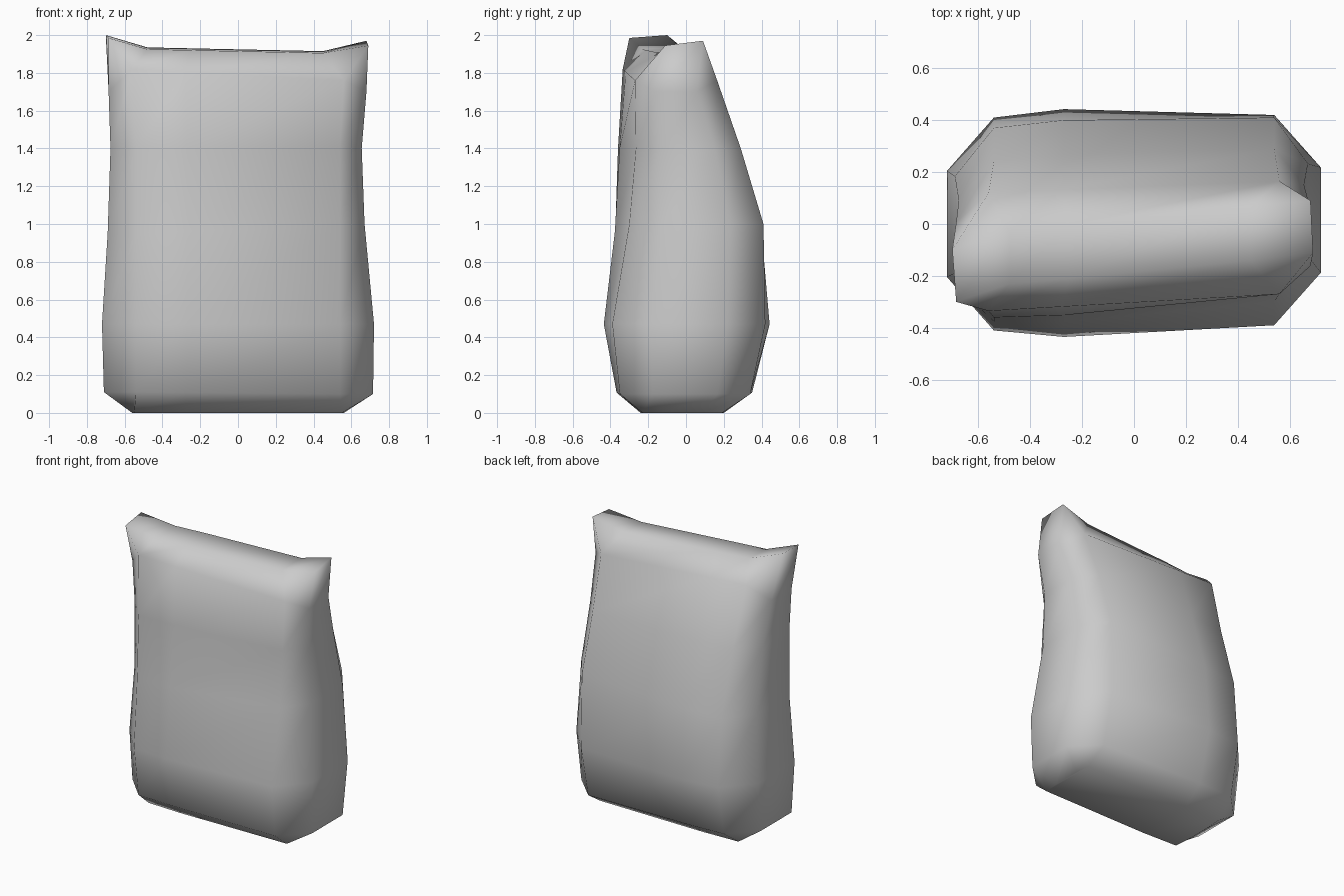
import bpy
import bmesh

# Remove the default object
old = bpy.data.objects.get("Cube")
if old:
    bpy.data.objects.remove(old, do_unlink=True)


def make_material(name, colour):
    mat = bpy.data.materials.new(name)
    mat.use_nodes = True
    mat.diffuse_color = colour
    shader = next(n for n in mat.node_tree.nodes if n.type == "BSDF_PRINCIPLED")
    shader.inputs["Base Color"].default_value = colour
    return mat


def side_pair(front, back, spread):
    """Front and back depth of a narrow end panel."""
    middle, half = (front + back) / 2, (back - front) / 2
    return middle - half * spread, middle + half * spread


def level(z_left, z_right, left, right, corner, front_left, front_right,
          back_left, back_right, bulge=0.03, z_side=None, spread=0.5):
    """One closed cross-section, starting at the front left-hand corner."""
    lf, lb = side_pair(front_left, back_left, spread)
    rf, rb = side_pair(front_right, back_right, spread)
    t = 0.25
    mid_x = -corner * 0.5
    mid_z = z_left + (z_right - z_left) * t
    front = front_left + (front_right - front_left) * t - bulge
    back = back_left + (back_right - back_left) * t + bulge
    zl = z_left if z_side is None else z_side
    zr = z_right if z_side is None else z_side
    return [
        (-corner, front_left, z_left), (mid_x, front, mid_z),
        (corner, front_right, z_right),
        (right, rf, zr), (right, rb, zr),
        (corner, back_right, z_right), (mid_x, back, mid_z),
        (-corner, back_left, z_left),
        (-left, lb, zl), (-left, lf, zl),
    ]


# Cross-sections of the stuffed body, from the flat base upward
levels = [
    level(0, 0, 0.56, 0.56, 0.55, -0.23, -0.23, 0.19, 0.19, 0.01),
    level(0.11, 0.10, 0.71, 0.715, 0.54, -0.36, -0.35, 0.34, 0.34, 0.01),
    level(0.47, 0.47, 0.72, 0.72, 0.54, -0.41, -0.39, 0.41, 0.42),
    level(0.95, 1.0, 0.69, 0.67, 0.54, -0.375, -0.30, 0.37, 0.41, 0.02),
    level(1.4, 1.4, 0.675, 0.655, 0.54, -0.36, -0.265, 0.24, 0.29, 0.015),
    level(1.82, 1.76, 0.685, 0.68, 0.56, -0.335, -0.27, 0.12, 0.165, 0, 1.7),
]

# Folded top, sunk in the middle with two pinched ears
levels.append([
    (-0.48, -0.23, 1.925), (-0.25, -0.21, 1.92), (0.45, -0.14, 1.905),
    (0.69, -0.11, 1.945), (0.68, 0.09, 1.97),
    (0.45, 0.07, 1.915), (-0.25, 0.0, 1.93), (-0.48, -0.03, 1.935),
    (-0.70, -0.10, 2.0), (-0.685, -0.30, 1.985),
])

bm = bmesh.new()
rings = [[bm.verts.new(p) for p in ring] for ring in levels]
count = len(rings[0])


def quad(a, b, c, d, diagonal=None):
    if diagonal is None:
        bm.faces.new((a, b, c, d))
    elif diagonal:
        bm.faces.new((a, b, c))
        bm.faces.new((a, c, d))
    else:
        bm.faces.new((a, b, d))
        bm.faces.new((b, c, d))


# Body panels, with the ear creases running out from the corners to the tips
for n, (low, high) in enumerate(zip(rings, rings[1:])):
    top = n == len(rings) - 2
    for i in range(count):
        j = (i + 1) % count
        crease = None
        if top and i in (2, 7):
            crease = True
        elif top and i in (4, 9):
            crease = False
        quad(low[i], low[j], high[j], high[i], crease)

# Base and top strips joining the front edge to the back edge
for ring, up in ((rings[0], False), (rings[-1], True)):
    front = [ring[i] for i in (9, 0, 1, 2, 3)]
    back = [ring[i] for i in (8, 7, 6, 5, 4)]
    for i in range(len(front) - 1):
        face = [front[i], front[i + 1], back[i + 1], back[i]]
        bm.faces.new(face if up else face[::-1])

bmesh.ops.recalc_face_normals(bm, faces=bm.faces)
for face in bm.faces:
    face.smooth = True

mesh = bpy.data.meshes.new("sack")
bm.to_mesh(mesh)
bm.free()
mesh.materials.append(make_material("plain grey cloth", (0.6, 0.6, 0.6, 1)))
sack = bpy.data.objects.new("sack", mesh)
bpy.context.scene.collection.objects.link(sack)
